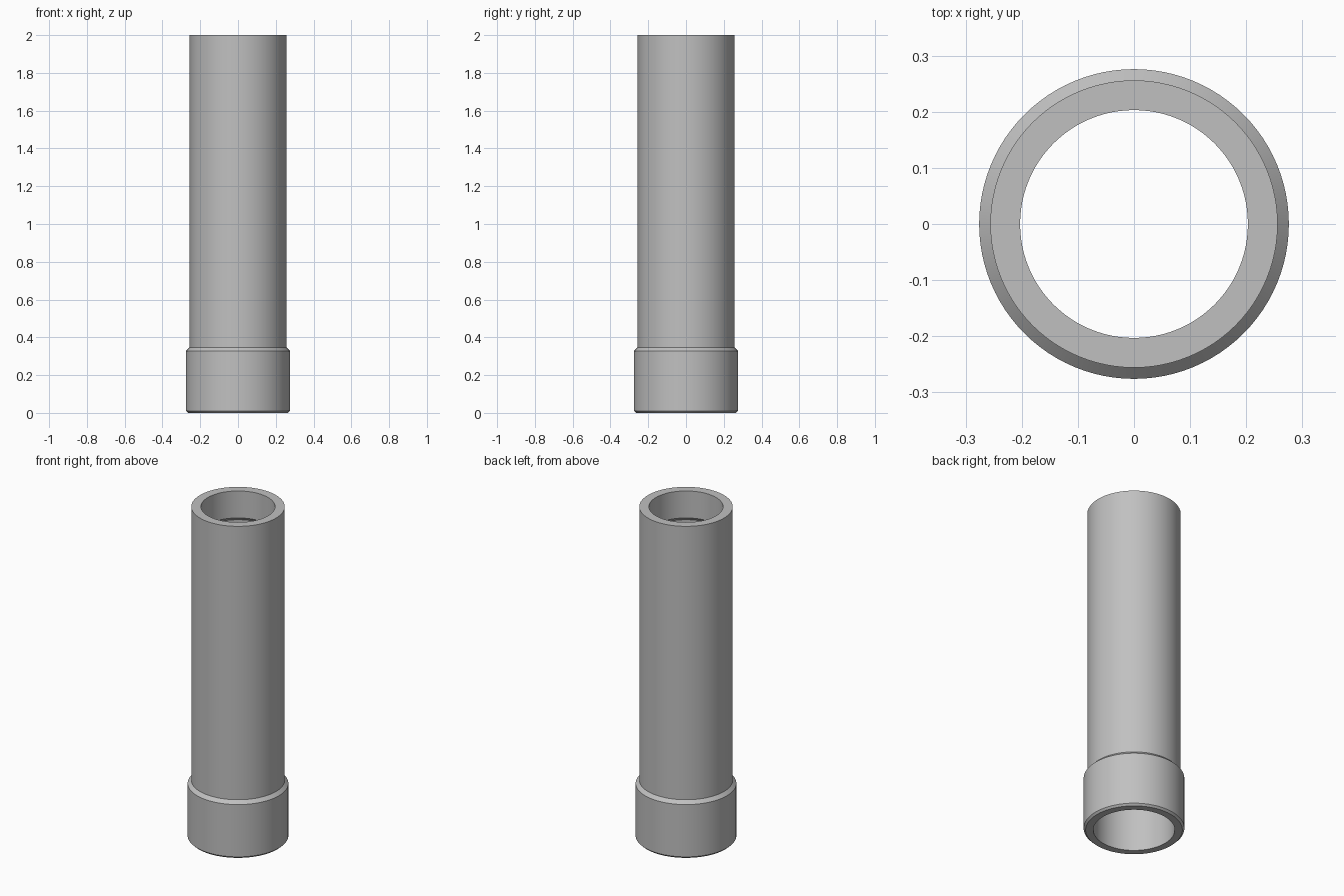
import bpy
import bmesh
import math

cube = bpy.data.objects.get("Cube")
if cube:
    bpy.data.objects.remove(cube, do_unlink=True)

SEGMENTS = 96

# Material
grey = bpy.data.materials.new("plain grey")
grey.use_nodes = True
colour = (0.53, 0.53, 0.53, 1)
grey.diffuse_color = colour
grey.node_tree.nodes["Principled BSDF"].inputs["Base Color"].default_value = colour


def lathe(name, profile, material):
    """Revolve a closed (radius, height) profile around z."""
    bm = bmesh.new()
    verts = [bm.verts.new((r, 0, z)) for r, z in profile]
    edges = [bm.edges.new((a, b)) for a, b in zip(verts, verts[1:] + verts[:1])]
    bmesh.ops.spin(bm, geom=verts + edges, cent=(0, 0, 0), axis=(0, 0, 1),
                   angle=math.tau, steps=SEGMENTS, use_merge=True)
    bmesh.ops.remove_doubles(bm, verts=bm.verts, dist=1e-5)
    bmesh.ops.recalc_face_normals(bm, faces=bm.faces)
    mesh = bpy.data.meshes.new(name)
    bm.to_mesh(mesh)
    bm.free()
    mesh.materials.append(material)
    obj = bpy.data.objects.new(name, mesh)
    bpy.context.collection.objects.link(obj)
    bpy.ops.object.select_all(action='DESELECT')
    obj.select_set(True)
    bpy.context.view_layer.objects.active = obj
    bpy.ops.object.shade_smooth_by_angle(angle=math.radians(30))
    return obj


# Wall section: collar with chamfers, straight tube, narrow mouth, wide bore
collar = [(0.265, 0), (0.276, 0.011), (0.276, 0.327), (0.256, 0.347)]
tube = [(0.256, 2), (0.203, 2)]
bore = [(0.203, 1.837), (0.223, 1.817), (0.223, 0)]
lathe("collared_tube", collar + tube + bore, grey)
